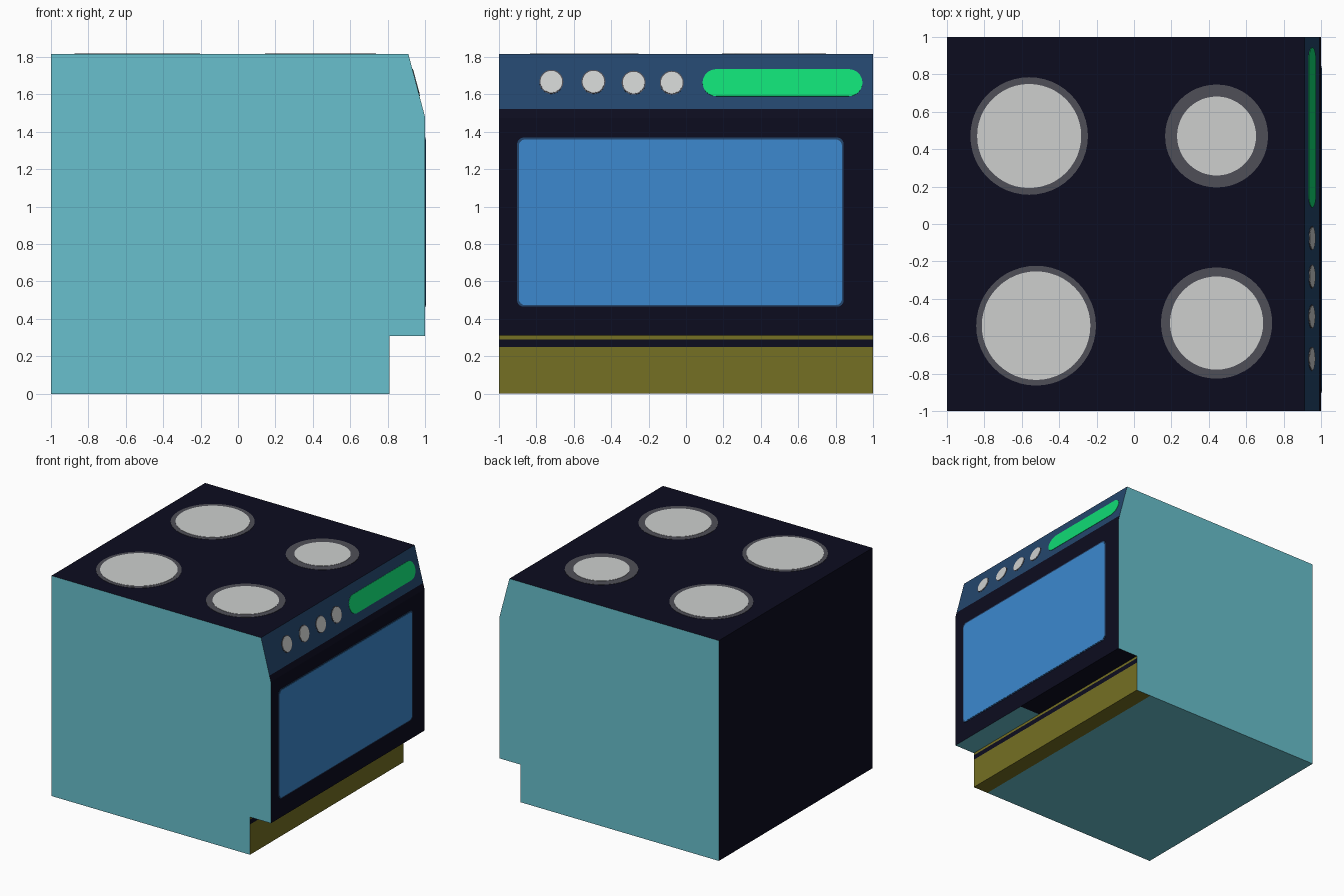
import bpy, bmesh, math
from mathutils import Vector

if "Cube" in bpy.data.objects:
    bpy.data.objects.remove(bpy.data.objects["Cube"])


def srgb(h):
    def lin(c):
        return c / 12.92 if c <= 0.04045 else ((c + 0.055) / 1.055) ** 2.4
    return tuple(lin(int(h[i:i + 2], 16) / 255) for i in (0, 2, 4)) + (1.0,)


MATS = {}
for name, code in {"teal": "68C0CD", "navy": "0C0C1F", "panel_blue": "24466D",
                   "glass_blue": "3C89CF", "green": "10DB74", "light_grey": "CDCFCE",
                   "dark_grey": "4F4F57", "olive": "757023"}.items():
    MATS[name] = bpy.data.materials.new(name)
    MATS[name].diffuse_color = srgb(code)


def make_object(name, bm, mats):
    mesh = bpy.data.meshes.new(name)
    bmesh.ops.recalc_face_normals(bm, faces=bm.faces)
    bm.to_mesh(mesh)
    bm.free()
    for m in mats:
        mesh.materials.append(MATS[m])
    obj = bpy.data.objects.new(name, mesh)
    bpy.context.collection.objects.link(obj)
    return obj


# Stove body: side profile (x, z) with the colour of the strip that follows each point
SLOPE = 0.09 / 0.34
profile = [(-1, 0, "teal"), (0.67, 0, "olive"), (0.81, 0, "olive"), (0.81, 0.25, "navy"),
           (0.81, 0.29, "olive"), (0.81, 0.31, "underside"), (1, 0.31, "navy"),
           (1, 1.475, "navy"), (1 - SLOPE * 0.048, 1.523, "panel_blue"),
           (0.91, 1.815, "navy"), (-1, 1.815, "navy")]
body_mats = ["teal", "navy", "panel_blue", "olive"]
bm = bmesh.new()
stations = [-1, -0.2, 1]
rows = [[bm.verts.new((x, y, z)) for x, z, _ in profile] for y in stations]
n = len(profile)
for r in range(2):
    for i in range(n):
        j = (i + 1) % n
        f = bm.faces.new((rows[r][i], rows[r][j], rows[r + 1][j], rows[r + 1][i]))
        col = profile[i][2]
        if col == "underside":
            col = "teal" if r == 0 else "navy"
        f.material_index = body_mats.index(col)
for row in (rows[0], rows[-1]):
    bm.faces.new(row).material_index = 0
make_object("stove_body", bm, body_mats)


# Thin plate with rounded corners, centred at (cu, cv) on a plane
def plate(name, mat, plane, cu, cv, hu, hv, radius, height):
    origin, u, v = (Vector(p) for p in plane)
    normal = u.cross(v).normalized()
    pts = []
    steps = 12
    for q, (sx, sy) in enumerate([(1, 1), (-1, 1), (-1, -1), (1, -1)]):
        for k in range(steps + 1):
            a = math.pi / 2 * (q + k / steps)
            pts.append(origin + u * (cu + sx * (hu - radius) + radius * math.cos(a))
                       + v * (cv + sy * (hv - radius) + radius * math.sin(a)))
    pts = [p for i, p in enumerate(pts) if (p - pts[i - 1]).length > 1e-5]
    bm = bmesh.new()
    low = [bm.verts.new(p) for p in pts]
    top = [bm.verts.new(p + normal * height) for p in pts]
    bm.faces.new(top)
    bm.faces.new(low[::-1])
    for i in range(len(pts)):
        bm.faces.new((low[i - 1], low[i], top[i], top[i - 1]))
    make_object(name, bm, [mat])


TOP = ((0, 0, 1.815), (1, 0, 0), (0, 1, 0))
DOOR = ((1, 0, 0), (0, 1, 0), (0, 0, 1))
PANEL = ((1 + SLOPE * 1.475, 0, 0), (0, 1, 0), (-SLOPE, 0, 1))

# Hob plates with dark rims
for i, (x, y, rim, disc) in enumerate([(-0.56, 0.47, 0.314, 0.278), (0.441, 0.47, 0.275, 0.211),
                                       (-0.523, -0.543, 0.32, 0.29), (0.441, -0.529, 0.297, 0.249)]):
    plate(f"burner_rim_{i}", "dark_grey", TOP, x, y, rim, rim, rim, 0.002)
    plate(f"burner_disc_{i}", "light_grey", TOP, x, y, disc, disc, disc, 0.004)

# Control knobs
for i, (y, z) in enumerate([(-0.72, 1.667), (-0.495, 1.667), (-0.28, 1.662), (-0.076, 1.662)]):
    plate(f"knob_rim_{i}", "dark_grey", PANEL, y, z, 0.064, 0.064, 0.064, 0.002)
    plate(f"knob_{i}", "light_grey", PANEL, y, z, 0.058, 0.058, 0.058, 0.004)

# Display strip
plate("display", "green", PANEL, 0.516, 1.662, 0.427, 0.072, 0.072, 0.003)

# Oven window and its frame
plate("window_frame", "panel_blue", DOOR, -0.03, 0.917, 0.873, 0.452, 0.035, 0.002)
plate("window_glass", "glass_blue", DOOR, -0.03, 0.916, 0.864, 0.443, 0.035, 0.004)

for m in bpy.data.materials:
    if m.users and not m.is_grease_pencil:
        m.use_nodes = True
        m.node_tree.nodes["Principled BSDF"].inputs["Base Color"].default_value = m.diffuse_color
